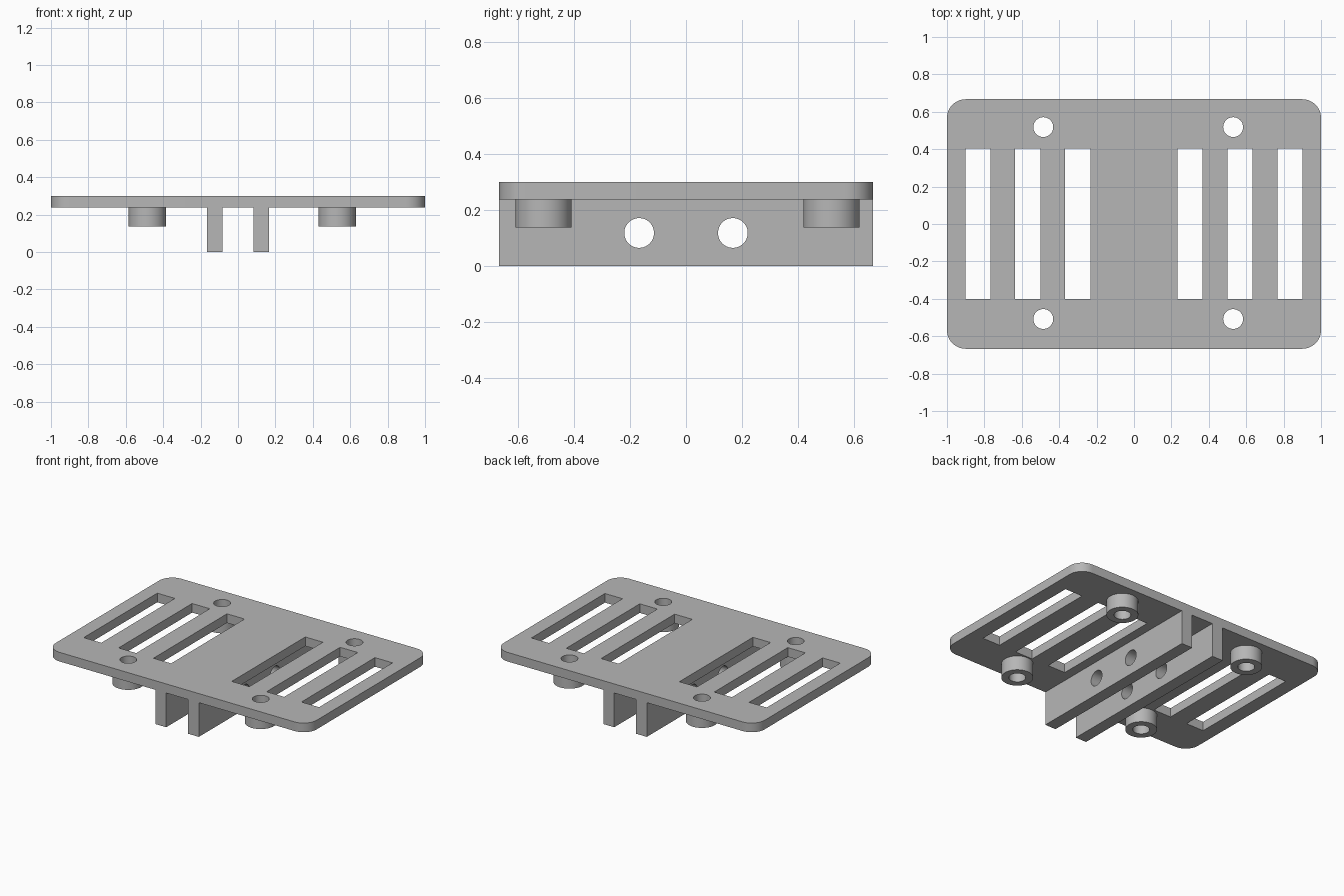
import bpy, bmesh
from math import sin, cos, pi, radians
from mathutils import Matrix

cube = bpy.data.objects.get("Cube")
if cube:
    bpy.data.objects.remove(cube)

grey = bpy.data.materials.new("plain grey")
grey.use_nodes = True
colour = (0.47, 0.47, 0.47, 1)
grey.diffuse_color = colour
grey.node_tree.nodes["Principled BSDF"].inputs["Base Color"].default_value = colour


def circle(cx, cy, r, n=48):
    return [(cx + r * cos(2 * pi * i / n), cy + r * sin(2 * pi * i / n)) for i in range(n)]


def rect(x0, x1, y0, y1):
    return [(x0, y0), (x1, y0), (x1, y1), (x0, y1)]


def rounded_rect(w, h, r, n=12):
    pts = []
    for k, (sx, sy) in enumerate([(1, 1), (-1, 1), (-1, -1), (1, -1)]):
        for i in range(n + 1):
            a = pi / 2 * (k + i / n)
            pts.append((sx * (w - r) + r * cos(a), sy * (h - r) + r * sin(a)))
    return pts


def prism(name, loops, low, high, frame=Matrix()):
    """Extrude an outline with holes from low to high along the frame's z axis."""
    curve = bpy.data.curves.new(name, 'CURVE')
    curve.dimensions = '2D'
    curve.fill_mode = 'BOTH'
    curve.extrude = (high - low) / 2
    for pts in loops:
        spline = curve.splines.new('POLY')
        spline.points.add(len(pts) - 1)
        for point, (x, y) in zip(spline.points, pts):
            point.co = (x, y, 0, 1)
        spline.use_cyclic_u = True
    temp = bpy.data.objects.new(name + " outline", curve)
    bpy.context.collection.objects.link(temp)
    graph = bpy.context.evaluated_depsgraph_get()
    mesh = bpy.data.meshes.new_from_object(temp.evaluated_get(graph))
    bpy.data.objects.remove(temp)
    bpy.data.curves.remove(curve)

    # weld caps to walls and place the part
    bm = bmesh.new()
    bm.from_mesh(mesh)
    bmesh.ops.remove_doubles(bm, verts=bm.verts, dist=0.0001)
    bmesh.ops.recalc_face_normals(bm, faces=bm.faces)
    bm.transform(frame @ Matrix.Translation((0, 0, (low + high) / 2)))
    bm.to_mesh(mesh)
    bm.free()
    mesh.name = name
    mesh.materials.clear()
    mesh.materials.append(grey)
    obj = bpy.data.objects.new(name, mesh)
    bpy.context.collection.objects.link(obj)
    bpy.ops.object.select_all(action='DESELECT')
    obj.select_set(True)
    bpy.context.view_layer.objects.active = obj
    bpy.ops.object.shade_smooth_by_angle(angle=radians(30))
    return obj


HALF_DEPTH = 0.667
PLATE_LOW, PLATE_HIGH = 0.237, 0.3
HOLE = 0.053
posts = [(x, y) for x in (-0.485, 0.53) for y in (-0.508, 0.518)]

# Plate with six long slots and four screw holes
loops = [rounded_rect(1, HALF_DEPTH, 0.1)]
for left_edge in (-0.902, -0.635, -0.368, 0.232, 0.499, 0.766):
    loops.append(rect(left_edge, left_edge + 0.135, -0.4, 0.405))
loops += [circle(x, y, HOLE) for x, y in posts]
prism("plate", loops, PLATE_LOW, PLATE_HIGH)

# Hollow standoffs under the screw holes
for i, (x, y) in enumerate(posts):
    prism(f"standoff_{i + 1}", [circle(x, y, 0.1), circle(x, y, HOLE)], 0.137, PLATE_LOW)

# Two hanging rails, each with a pair of cross holes
side_on = Matrix(((0, 0, 1, 0), (1, 0, 0, 0), (0, 1, 0, 0), (0, 0, 0, 1)))
rail = [rect(-HALF_DEPTH, HALF_DEPTH, 0, PLATE_LOW)]
rail += [circle(y, 0.118, HOLE) for y in (-0.167, 0.167)]
prism("right_rail", rail, -0.167, -0.083, side_on)
prism("left_rail", rail, 0.083, 0.167, side_on)
